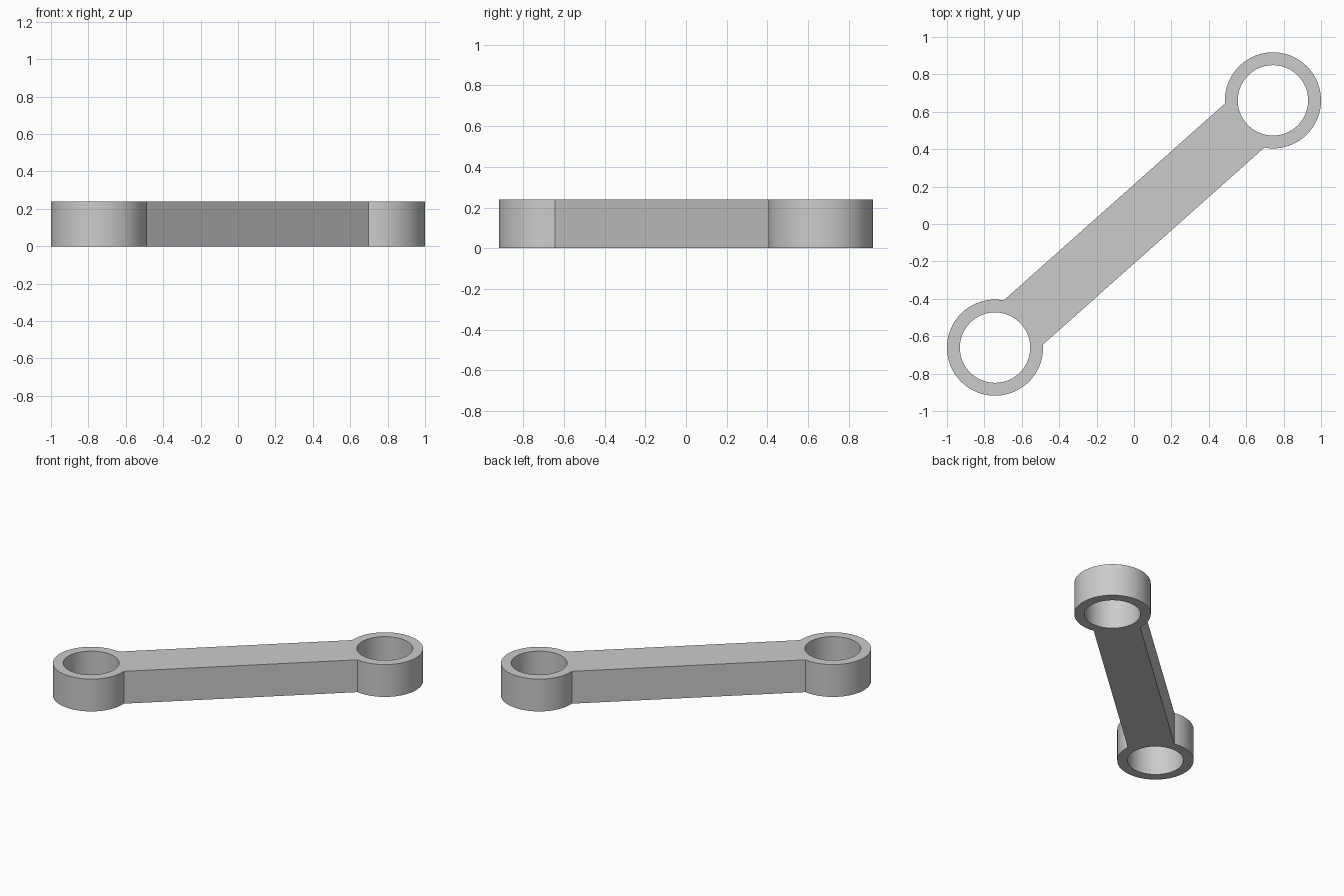
import bpy, bmesh
from math import sin, cos, asin, atan2, pi, hypot, tau, radians

if "Cube" in bpy.data.objects:
    bpy.data.objects.remove(bpy.data.objects["Cube"])

CX, CY = 0.743, 0.661      # eye centre
R_OUT, R_IN = 0.257, 0.188 # eye radii
HALF_W, H = 0.158, 0.24    # bar half width, thickness
angle, half_len = atan2(CY, CX), hypot(CX, CY)
gap = asin(HALF_W / R_OUT)


def arc(cx, r, a0, a1, n):
    # points along an arc, in the bar's own axis, turned into place
    pts = []
    for i in range(n):
        a = a0 + (a1 - a0) * i / (n - 1)
        x, y = cx + r * cos(a), r * sin(a)
        pts.append((x * cos(angle) - y * sin(angle),
                    x * sin(angle) + y * cos(angle)))
    return pts


# outer outline: two eye arcs joined by the straight bar edges
outline = (arc(half_len, R_OUT, -pi + gap, pi - gap, 80)
           + arc(-half_len, R_OUT, gap, tau - gap, 80))
# round through-holes
holes = [arc(s * half_len, R_IN, 0, tau, 97)[:-1] for s in (1, -1)]

curve = bpy.data.curves.new("link_arm", 'CURVE')
curve.dimensions = '2D'
curve.fill_mode = 'BOTH'
curve.extrude = H / 2
for loop in [outline] + holes:
    sp = curve.splines.new('POLY')
    sp.points.add(len(loop) - 1)
    for p, (x, y) in zip(sp.points, loop):
        p.co = (x, y, 0, 1)
    sp.use_cyclic_u = True

arm = bpy.data.objects.new("link_arm", curve)
bpy.context.collection.objects.link(arm)
bpy.context.view_layer.objects.active = arm
arm.select_set(True)
bpy.ops.object.convert(target='MESH')
arm = bpy.context.object

# weld caps to walls and stand the arm on the floor
bm = bmesh.new()
bm.from_mesh(arm.data)
bmesh.ops.remove_doubles(bm, verts=bm.verts, dist=1e-5)
bmesh.ops.recalc_face_normals(bm, faces=bm.faces)
bmesh.ops.translate(bm, verts=bm.verts, vec=(0, 0, H / 2))
bm.to_mesh(arm.data)
bm.free()
bpy.ops.object.shade_smooth_by_angle(angle=radians(30))
